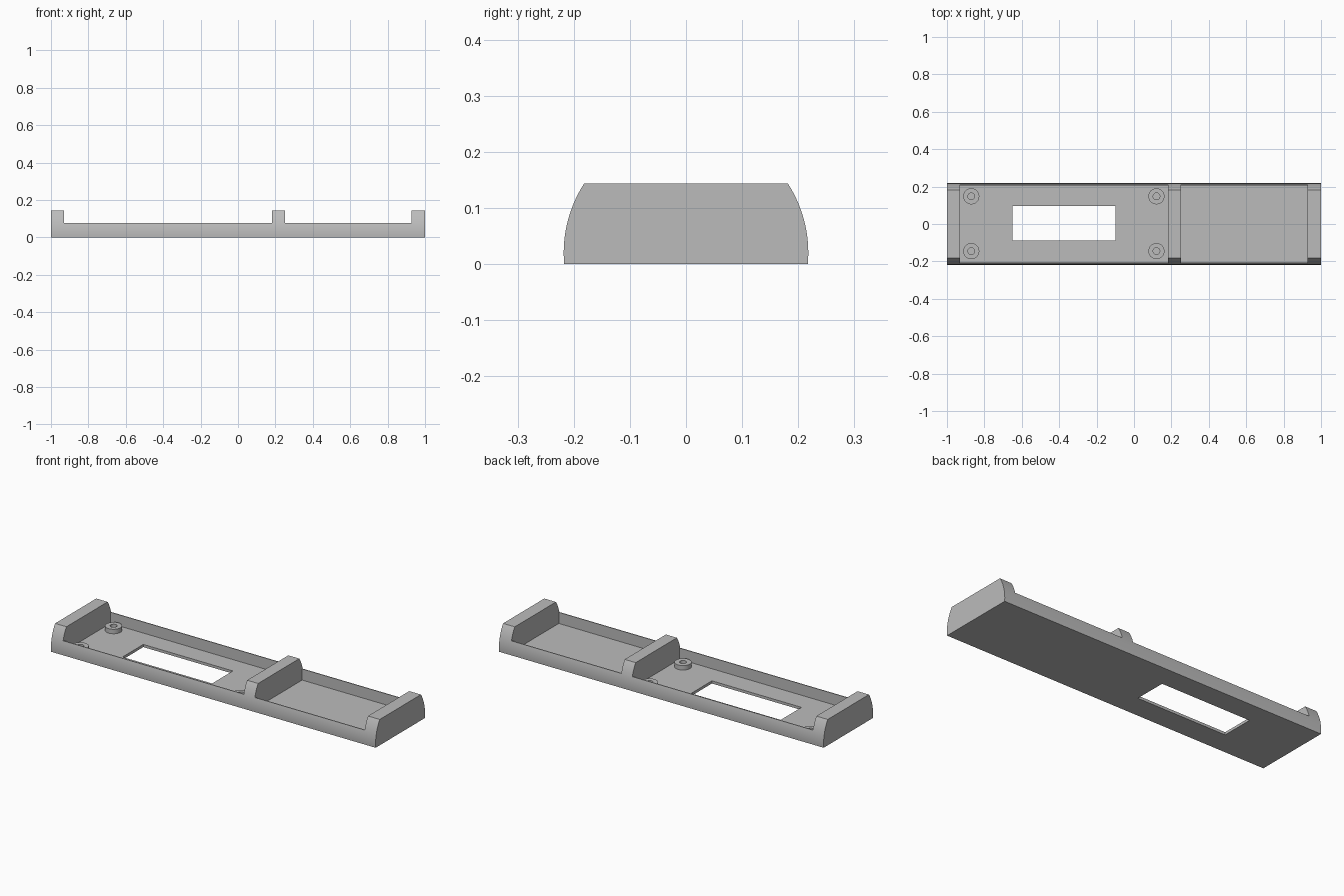
import bpy, bmesh, math

default = bpy.data.objects.get("Cube")
if default:
    bpy.data.objects.remove(default, do_unlink=True)

grey = bpy.data.materials.new("plain_grey")
grey.use_nodes = True
grey.diffuse_color = (0.5, 0.5, 0.5, 1)
grey.node_tree.nodes["Principled BSDF"].inputs["Base Color"].default_value = (0.5, 0.5, 0.5, 1)

FLOOR, RIM, TOP = 0.015, 0.077, 0.144
BAYS = [(-0.93, 0.183), (0.251, 0.928)]


def make_object(name, bm):
    bmesh.ops.recalc_face_normals(bm, faces=bm.faces)
    mesh = bpy.data.meshes.new(name)
    bm.to_mesh(mesh)
    bm.free()
    mesh.materials.append(grey)
    obj = bpy.data.objects.new(name, mesh)
    bpy.context.collection.objects.link(obj)
    return obj


def activate(obj):
    bpy.ops.object.select_all(action='DESELECT')
    obj.select_set(True)
    bpy.context.view_layer.objects.active = obj


def cut_box(target, x, y, z):
    """Subtract a box given by its ranges on each axis."""
    bm = bmesh.new()
    bmesh.ops.create_cube(bm, size=1)
    for v in bm.verts:
        v.co = [r[0] if c < 0 else r[1] for c, r in zip(v.co, (x, y, z))]
    cutter = make_object("cutter", bm)
    cutter.hide_render = True
    mod = target.modifiers.new("cut", 'BOOLEAN')
    mod.operation, mod.solver, mod.object = 'DIFFERENCE', 'EXACT', cutter
    activate(target)
    bpy.ops.object.modifier_apply(modifier=mod.name)
    bpy.data.objects.remove(cutter, do_unlink=True)


# Tray body: bulging cross-section extruded along its length
radius, centre_y, centre_z, steps = 0.228, -0.01, 0.02, 14
low = math.asin(-centre_z / radius)
high = math.asin((TOP - centre_z) / radius)
side = []
for i in range(steps + 1):
    a = low + (high - low) * i / steps
    side.append((centre_y + radius * math.cos(a), centre_z + radius * math.sin(a)))
outline = side + [(-y, z) for y, z in reversed(side)]
bm = bmesh.new()
end = bm.faces.new([bm.verts.new((-1, y, z)) for y, z in outline])
extruded = bmesh.ops.extrude_face_region(bm, geom=[end])["geom"]
bmesh.ops.translate(bm, vec=(2, 0, 0),
                    verts=[g for g in extruded if isinstance(g, bmesh.types.BMVert)])
tray = make_object("tray_body", bm)

# Lowered rims and hollow bays between the three cross blocks
for bay in BAYS:
    cut_box(tray, bay, (-0.4, 0.4), (RIM, 0.3))
    cut_box(tray, bay, (-0.206, 0.206), (FLOOR, 0.3))

# Rectangular window through the floor
cut_box(tray, (-0.65, -0.098), (-0.088, 0.095), (-0.1, 0.1))
activate(tray)
bpy.ops.object.shade_smooth_by_angle(angle=math.radians(30))


def standoff(name, x, y):
    """Short round post with a blind screw hole."""
    bm = bmesh.new()
    ring = [(0.018, FLOOR - 0.003), (0.043, FLOOR - 0.003), (0.043, 0.04), (0.018, 0.04)]
    verts = [bm.verts.new((r, 0, z)) for r, z in ring]
    edges = [bm.edges.new((verts[i], verts[(i + 1) % 4])) for i in range(4)]
    bmesh.ops.spin(bm, geom=verts + edges, cent=(0, 0, 0), axis=(0, 0, 1),
                   angle=math.tau, steps=32, use_merge=True)
    bmesh.ops.remove_doubles(bm, verts=bm.verts, dist=0.0001)
    post = make_object(name, bm)
    post.location = (x, y, 0)
    activate(post)
    bpy.ops.object.shade_smooth_by_angle(angle=math.radians(30))


# Four standoffs around the window
for x_name, x in (("right", -0.87), ("left", 0.12)):
    for y_name, y in (("front", -0.145), ("back", 0.148)):
        standoff(f"{y_name}_{x_name}_standoff", x, y)
